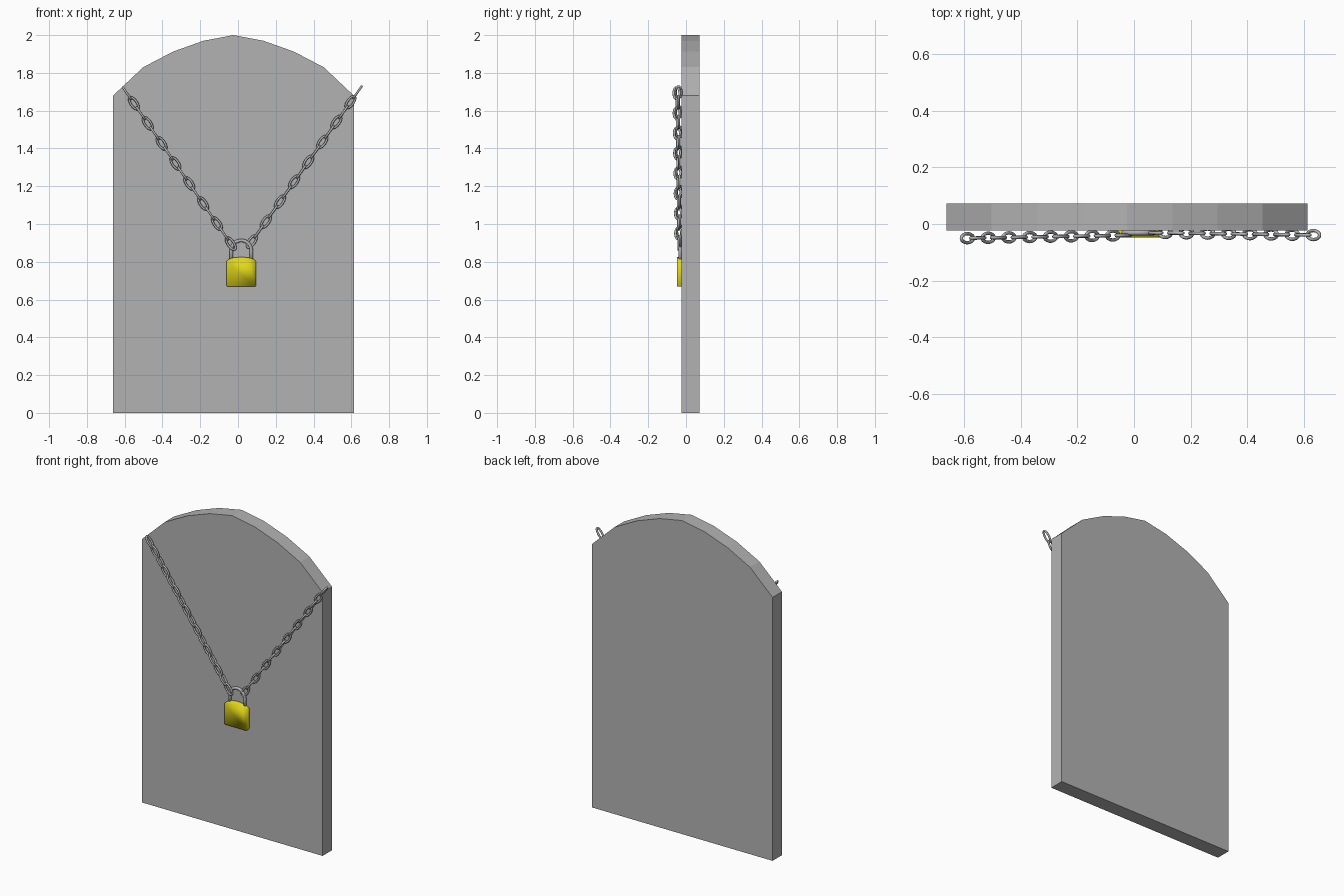
import bpy, bmesh, math
from mathutils import Vector, Matrix

if "Cube" in bpy.data.objects:
    bpy.data.objects.remove(bpy.data.objects["Cube"])


def material(name, rgb):
    m = bpy.data.materials.new(name)
    m.diffuse_color = (*rgb, 1.0)
    m.use_nodes = True
    m.node_tree.nodes["Principled BSDF"].inputs["Base Color"].default_value = m.diffuse_color
    return m


STONE = material("stone grey", (0.45, 0.45, 0.45))
STEEL = material("steel grey", (0.45, 0.45, 0.45))
BRASS = material("yellow brass", (0.75, 0.68, 0.01))


def finish(bm, name, mat, smooth=False):
    bmesh.ops.recalc_face_normals(bm, faces=bm.faces)
    for f in bm.faces:
        f.smooth = smooth
    me = bpy.data.meshes.new(name)
    bm.to_mesh(me)
    bm.free()
    me.materials.append(mat)
    ob = bpy.data.objects.new(name, me)
    bpy.context.collection.objects.link(ob)
    return ob


def extrude_profile(points, y0, y1):
    """Solid from a front (x, z) outline between two depths."""
    bm = bmesh.new()
    face = bm.faces.new([bm.verts.new((x, y0, z)) for x, z in points])
    ext = bmesh.ops.extrude_face_region(bm, geom=[face])["geom"]
    verts = [v for v in ext if isinstance(v, bmesh.types.BMVert)]
    bmesh.ops.translate(bm, verts=verts, vec=(0, y1 - y0, 0))
    return bm


def add_tube(bm, path, radius, closed, matrix, sides=8):
    """Round wire along a path lying in the local XY plane."""
    n = len(path)
    up = Vector((0, 0, 1))
    rings = []
    for i, p in enumerate(path):
        a = path[i - 1] if closed or i > 0 else p
        b = path[(i + 1) % n] if closed or i < n - 1 else p
        side = (b - a).normalized().cross(up)
        rings.append([bm.verts.new(matrix @ (p + radius * (
            math.cos(t) * side + math.sin(t) * up)))
            for t in (2 * math.pi * k / sides for k in range(sides))])
    for i in range(n if closed else n - 1):
        r, s = rings[i], rings[(i + 1) % n]
        for k in range(sides):
            j = (k + 1) % sides
            bm.faces.new((r[k], r[j], s[j], s[k]))
    if not closed:
        bm.faces.new(rings[0])
        bm.faces.new(rings[-1])


# Arched slab, symmetric about x = CX
CX = -0.024
half = [(0.637, 1.68), (0.478, 1.83), (0.319, 1.913), (0.159, 1.97)]
outline = [(CX - 0.637, 0)] + [(CX - x, z) for x, z in half] + [(CX, 2.0)]
outline += [(CX + x, z) for x, z in reversed(half)] + [(CX + 0.637, 0)]
finish(extrude_profile(outline, -0.023, 0.072), "arched_slab", STONE)

# Padlock body with a slightly domed top
LX = 0.017
body = [(-0.074, 0.668), (-0.079, 0.673), (-0.079, 0.803), (-0.066, 0.814),
        (-0.04, 0.822), (0, 0.826)]
body += [(-x, z) for x, z in reversed(body[:-1])]
finish(extrude_profile([(LX + x, z) for x, z in body], -0.047, -0.013),
       "padlock_body", BRASS, True)

# Padlock shackle: two legs and a half circle
R = 0.053
arch = [Vector((R, -0.06, 0))]
arch += [Vector((R * math.cos(t), R * math.sin(t), 0))
         for t in (math.pi * k / 16 for k in range(17))]
arch += [Vector((-R, -0.06, 0))]
bm = bmesh.new()
add_tube(bm, arch, 0.009, False,
         Matrix.Translation((LX, -0.031, 0.86)) @ Matrix.Rotation(math.pi / 2, 4, 'X'), 12)
finish(bm, "padlock_shackle", STEEL, True)

# Chains: oval links, every second one turned a quarter
LINK = [Vector((0.0375 * math.cos(t), 0.016 * math.sin(t), 0))
        for t in (2 * math.pi * k / 20 for k in range(20))]


def chain(name, start, end, count=16):
    start, end = Vector(start), Vector(end)
    along = (end - start).normalized()
    across = along.cross(Vector((0, 1, 0))).normalized()
    depth = across.cross(along)
    bm = bmesh.new()
    for i in range(count):
        wide, normal = (depth, -across) if i % 2 == 0 else (across, depth)
        m = Matrix((along, wide, normal)).transposed().to_4x4()
        m.translation = start.lerp(end, i / (count - 1))
        add_tube(bm, LINK, 0.006, True, m)
    return finish(bm, name, STEEL, True)


chain("left_chain", (-0.588, -0.050, 1.692), (-0.038, -0.040, 0.896))
chain("right_chain", (0.633, -0.039, 1.698), (0.073, -0.031, 0.907))
